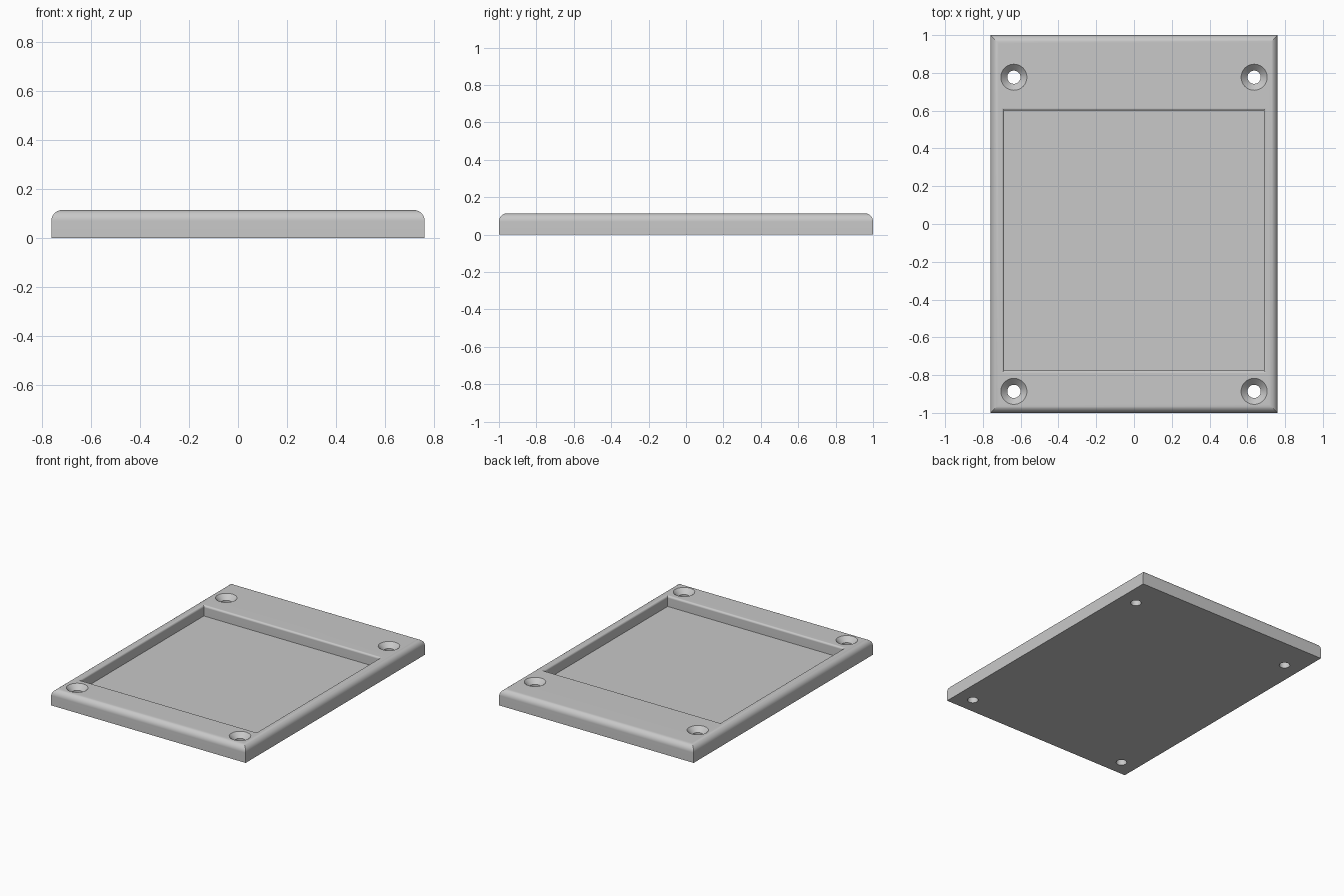
import bpy, bmesh
from math import sin, cos, pi

if "Cube" in bpy.data.objects:
    bpy.data.objects.remove(bpy.data.objects["Cube"])

HALF_X, HALF_Y, HEIGHT = 0.76, 1.0, 0.114
EDGE_R, RIM_R = 0.044, 0.014
POCKET_X, POCKET_FRONT, POCKET_BACK, FLOOR = 0.687, -0.776, 0.6, 0.04
HOLE_R, SINK_R = 0.035, 0.069
STEPS = 6

grey = bpy.data.materials.new("plain grey")
grey.use_nodes = True
colour = (0.58, 0.58, 0.58, 1)
grey.diffuse_color = colour
grey.node_tree.nodes["Principled BSDF"].inputs["Base Color"].default_value = colour


def make_object(name, bm):
    bmesh.ops.recalc_face_normals(bm, faces=bm.faces)
    mesh = bpy.data.meshes.new(name)
    bm.to_mesh(mesh)
    bm.free()
    mesh.materials.append(grey)
    obj = bpy.data.objects.new(name, mesh)
    bpy.context.collection.objects.link(obj)
    return obj


def loft(name, loops):
    """Closed solid through loops of equal length, capped at both ends."""
    bm = bmesh.new()
    rings = [[bm.verts.new(p) for p in loop] for loop in loops]
    for a, b in zip(rings, rings[1:]):
        for i in range(len(a)):
            j = (i + 1) % len(a)
            bm.faces.new((a[i], a[j], b[j], b[i]))
    bm.faces.new(rings[0])
    bm.faces.new(rings[-1])
    return make_object(name, bm)


def rectangle(x, front, back, z):
    return [(-x, front, z), (x, front, z), (x, back, z), (-x, back, z)]


def outer(inset, z):
    return rectangle(HALF_X - inset, inset - HALF_Y, HALF_Y - inset, z)


def pocket(grow, z):
    return rectangle(POCKET_X + grow, POCKET_FRONT - grow, POCKET_BACK + grow, z)


# Plate: straight sides, rounded top edge, rounded pocket rim, pocket floor
angles = [i / STEPS * pi / 2 for i in range(STEPS + 1)]
loops = [outer(0, 0)]
loops += [outer(EDGE_R * (1 - cos(a)), HEIGHT - EDGE_R * (1 - sin(a))) for a in angles]
loops += [pocket(RIM_R * (1 - cos(a)), HEIGHT - RIM_R * (1 - sin(a))) for a in reversed(angles)]
loops.append(pocket(0, FLOOR))
plate = loft("mounting_plate", loops)


# Countersunk screw holes
def circle(x, y, r, z, n=48):
    return [(x + r * cos(2 * pi * i / n), y + r * sin(2 * pi * i / n), z) for i in range(n)]


bpy.context.view_layer.objects.active = plate
depth = SINK_R - HOLE_R
for side in (-1, 1):
    for y in (-0.886, 0.777):
        x = side * 0.636
        profile = [(HOLE_R, -0.05), (HOLE_R, HEIGHT - depth),
                   (SINK_R, HEIGHT), (SINK_R, HEIGHT + 0.05)]
        cutter = loft("hole_cutter", [circle(x, y, r, z) for r, z in profile])
        cutter.hide_render = True
        cut = plate.modifiers.new("screw hole", 'BOOLEAN')
        cut.operation = 'DIFFERENCE'
        cut.solver = 'EXACT'
        cut.object = cutter
        bpy.ops.object.modifier_apply(modifier=cut.name)
        bpy.data.objects.remove(cutter)

# Smooth fillets with flat faces kept flat
for obj in bpy.context.selected_objects:
    obj.select_set(False)
plate.select_set(True)
bpy.ops.object.shade_smooth_by_angle(angle=pi / 6)
weighted = plate.modifiers.new("even shading", 'WEIGHTED_NORMAL')
weighted.keep_sharp = True
